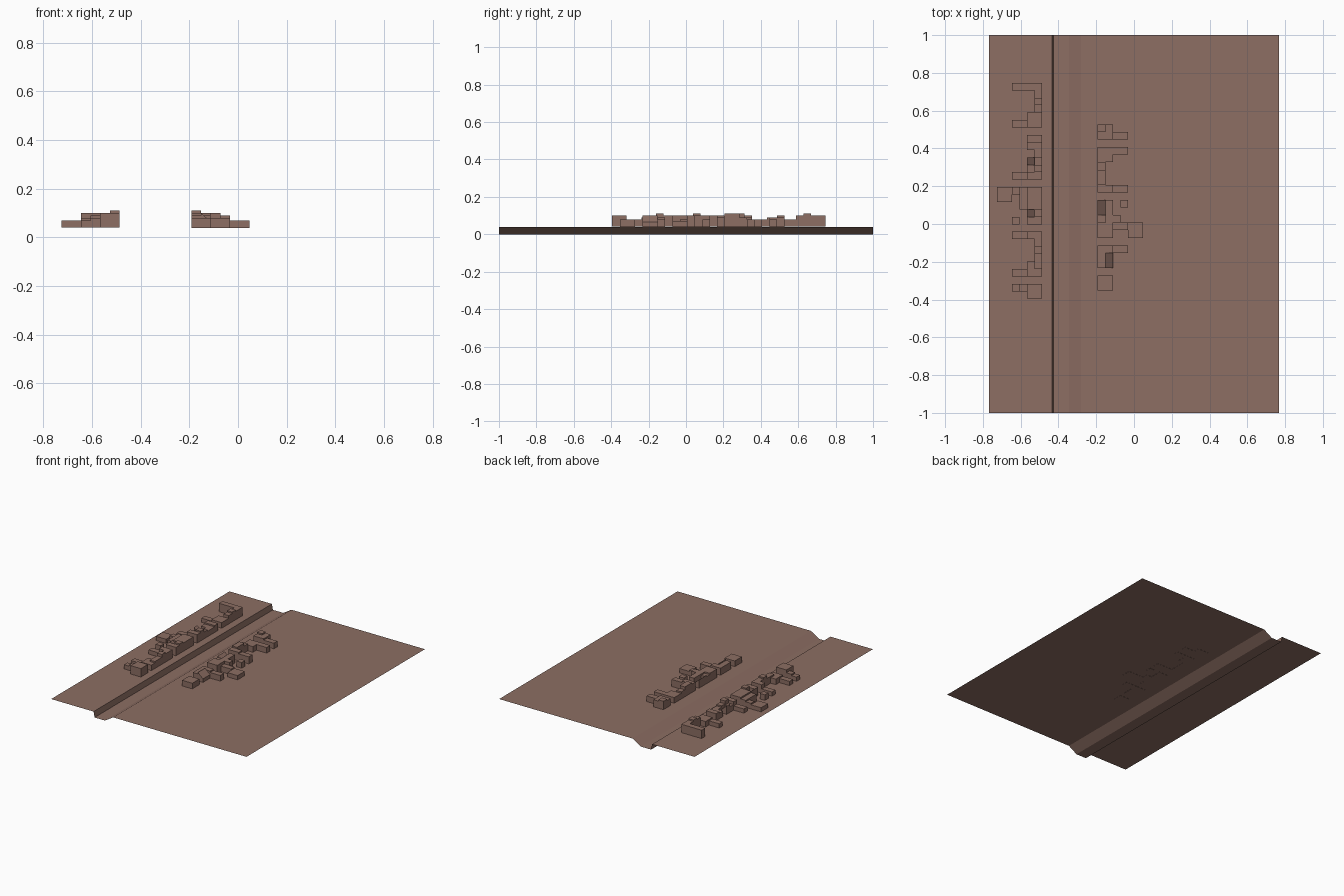
import bpy, bmesh

if "Cube" in bpy.data.objects:
    bpy.data.objects.remove(bpy.data.objects["Cube"])

# One clay brown for everything
brown = bpy.data.materials.new("clay brown")
brown.diffuse_color = (0.266, 0.156, 0.125, 1)
brown.use_nodes = True
brown.node_tree.nodes["Principled BSDF"].inputs["Base Color"].default_value = brown.diffuse_color

GROUND = 0.04


def finish(name, bm):
    me = bpy.data.meshes.new(name)
    bm.to_mesh(me)
    bm.free()
    me.materials.append(brown)
    ob = bpy.data.objects.new(name, me)
    bpy.context.collection.objects.link(ob)
    return ob


# Ground sheet: open cross-section with a river channel, swept along y
profile = [(-0.767, GROUND), (-0.434, GROUND), (-0.426, 0.0),
           (-0.345, 0.0), (-0.28, GROUND), (0.767, GROUND)]
bm = bmesh.new()
front = [bm.verts.new((x, -1, z)) for x, z in profile]
back = [bm.verts.new((x, 1, z)) for x, z in profile]
for i in range(len(profile) - 1):
    bm.faces.new((front[i], front[i + 1], back[i + 1], back[i]))
finish("ground_with_channel", bm)


def block(bm, x0, x1, y0, y1, base, top_left, top_right):
    """Box whose roof may slope across x."""
    lo = [bm.verts.new((x, y, base))
          for x, y in ((x0, y0), (x1, y0), (x1, y1), (x0, y1))]
    hi = [bm.verts.new((x, y, z))
          for x, y, z in ((x0, y0, top_left), (x1, y0, top_right),
                          (x1, y1, top_right), (x0, y1, top_left))]
    bm.faces.new(lo[::-1])
    bm.faces.new(hi)
    for i in range(4):
        j = (i + 1) % 4
        bm.faces.new((lo[i], lo[j], hi[j], hi[i]))


def houses(name, plan, x_left, y_top, pitch, base, cell=0.04):
    """Floor plan: digit = height in hundredths, w = lean-to roof, . = empty."""
    bm = bmesh.new()
    for r, row in enumerate(plan):
        y1 = y_top - r * pitch
        c = 0
        while c < len(row):
            start, mark = c, row[c]
            while c < len(row) and row[c] == mark:
                c += 1
            if mark == ".":
                continue
            hl, hr = (0.06, 0.025) if mark == "w" else (int(mark) * 0.01,) * 2
            block(bm, x_left + start * cell, x_left + c * cell,
                  y1 - pitch, y1, base, GROUND + hl, GROUND + hr)
    return finish(name, bm)


# Houses on the left bank, back to front
left_plan = [
    "..6666", ".....6", ".....7", ".....6", "....44", "..3344", "",
    "....55", "....44", ".....4", "....w5", "....47", "..3366", "",
    "334566", "33.566", "...566", "....w7", "..4.66", "",
    "..3366", ".....6", ".....7", ".....5", "....45", "..3344", "",
    "..3466", "....66",
]
houses("left_bank_houses", left_plan, -0.726, 0.747, 0.0394, GROUND + 0.0005)

# Houses on the right bank, back to front; sunk slightly into the ground
right_plan = [
    "65", "5544", "",
    "4444", "44", "5", "7", "7", "6655", "",
    "w6.4", "w6", "566", "664433", "66..33", "",
    "5544", "5w", "5w", "",
    "44", "44",
]
houses("right_bank_houses", right_plan, -0.192, 0.527, 0.04, GROUND - 0.001)
